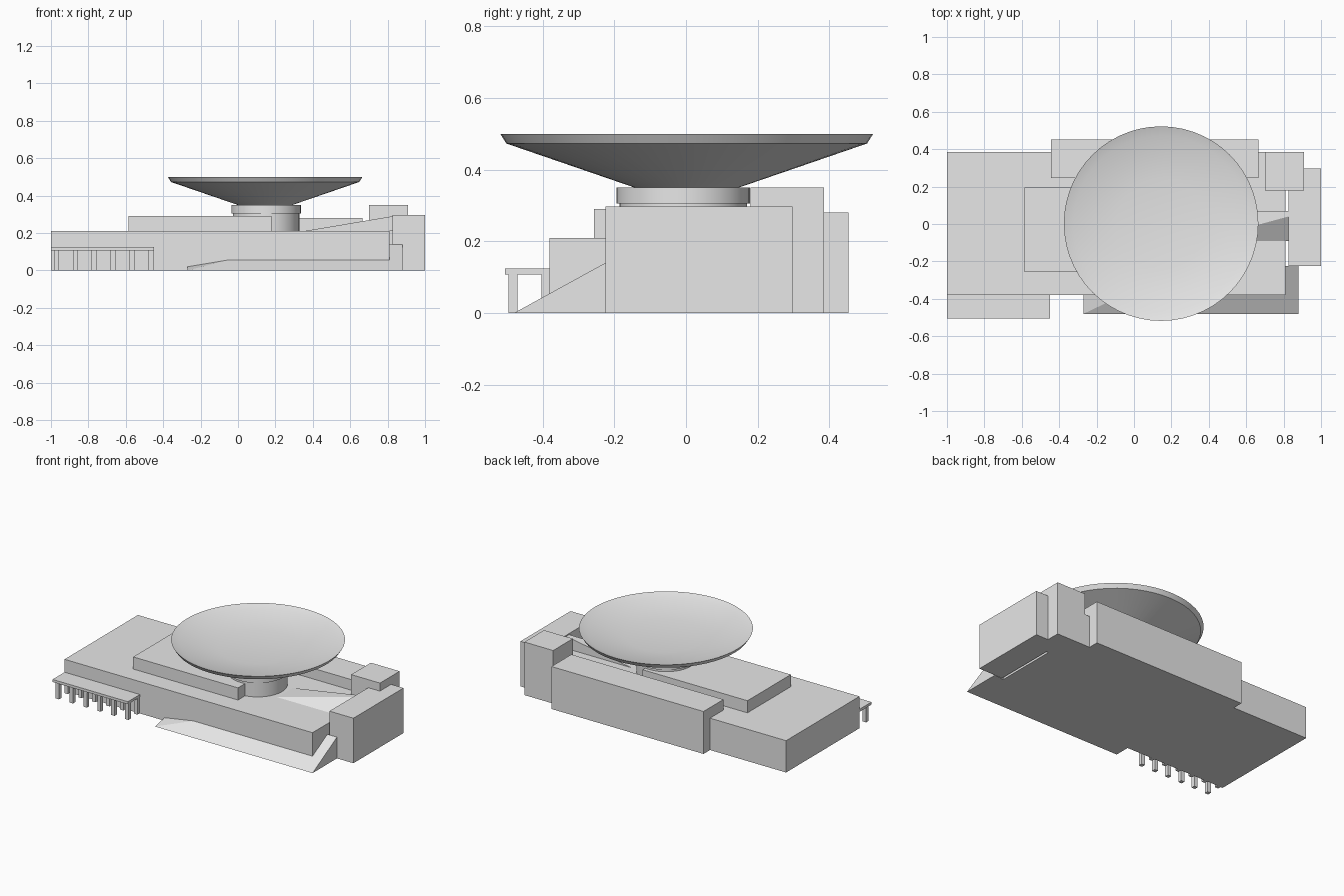
import bpy, math

if "Cube" in bpy.data.objects:
    bpy.data.objects.remove(bpy.data.objects["Cube"])

grey = bpy.data.materials.new("pale_grey")
grey.diffuse_color = (0.8, 0.8, 0.8, 1)
grey.use_nodes = True
grey.node_tree.nodes["Principled BSDF"].inputs["Base Color"].default_value = grey.diffuse_color


def mesh_object(name, verts, faces):
    me = bpy.data.meshes.new(name)
    me.from_pydata(verts, [], faces)
    me.update()
    me.materials.append(grey)
    ob = bpy.data.objects.new(name, me)
    bpy.context.collection.objects.link(ob)
    return ob


def box(name, x0, x1, y0, y1, z0, z1):
    v = [(x, y, z) for z in (z0, z1) for x, y in ((x0, y0), (x1, y0), (x1, y1), (x0, y1))]
    f = [(3, 2, 1, 0), (4, 5, 6, 7)] + [(i, (i + 1) % 4, (i + 1) % 4 + 4, i + 4) for i in range(4)]
    return mesh_object(name, v, f)


def lathe(name, cx, cy, profile, n=40):
    """Spin an (r, z) profile, listed bottom to top outside, and cap both ends."""
    v = [(cx + r * math.cos(math.tau * i / n), cy + r * math.sin(math.tau * i / n), z)
         for r, z in profile for i in range(n)]
    f = [(k * n + i, k * n + (i + 1) % n, (k + 1) * n + (i + 1) % n, (k + 1) * n + i)
         for k in range(len(profile) - 1) for i in range(n)]
    last = (len(profile) - 1) * n
    f += [tuple(reversed(range(n))), tuple(range(last, last + n))]
    ob = mesh_object(name, v, f)
    ob.data.shade_smooth()
    bpy.context.view_layer.objects.active = ob
    ob.select_set(True)
    bpy.ops.object.shade_smooth_by_angle(angle=math.radians(12))
    ob.select_set(False)
    return ob


# Building blocks
box("main_hall", -1.0, 0.81, -0.38, 0.385, 0, 0.21)
box("upper_deck", -0.585, 0.18, -0.257, 0.195, 0.21, 0.29)
box("rear_wing", -0.445, 0.665, 0.245, 0.453, 0, 0.28)
box("corner_tower", 0.70, 0.91, 0.18, 0.385, 0, 0.35)
box("end_block", 0.825, 1.0, -0.225, 0.297, 0, 0.297)

# Saucer on its round neck
lathe("saucer_neck", 0.15, -0.008, [(0.178, 0.21), (0.178, 0.305), (0.186, 0.305), (0.186, 0.35)])
lathe("saucer", 0.145, 0.002, [(0.145, 0.35), (0.503, 0.473), (0.52, 0.50), (0.47, 0.483), (0.24, 0.45)], 56)

# Earth ramp along the front, fading out at its left end
mesh_object("front_ramp",
            [(-0.27, -0.48, 0), (0.88, -0.48, 0), (0.88, -0.225, 0), (-0.27, -0.37, 0),
             (-0.27, -0.38, 0.02), (-0.06, -0.38, 0.055), (-0.06, -0.225, 0.14), (0.88, -0.225, 0.14)],
            [(3, 2, 1, 0), (0, 1, 7, 6, 5), (0, 5, 4), (0, 4, 3), (1, 2, 7),
             (2, 3, 6, 7), (3, 4, 5, 6)])

# Sloping mound on the roof
mesh_object("roof_mound",
            [(0.35, -0.09, 0.21), (0.825, -0.09, 0.21), (0.825, 0.07, 0.21), (0.35, 0.07, 0.21),
             (0.825, 0.04, 0.29), (0.825, 0.07, 0.29)],
            [(3, 2, 1, 0), (0, 1, 4), (0, 4, 5, 3), (2, 3, 5), (1, 2, 5, 4)])

# Porch on two rows of posts
box("porch_roof", -1.0, -0.45, -0.505, -0.38, 0.108, 0.125)
for row, y in (("front", -0.495), ("rear", -0.403)):
    for i in range(6):
        x = -0.985 + i * 0.1015
        box(f"porch_post_{row}_{i + 1}", x, x + 0.025, y, y + 0.025, 0, 0.108)
